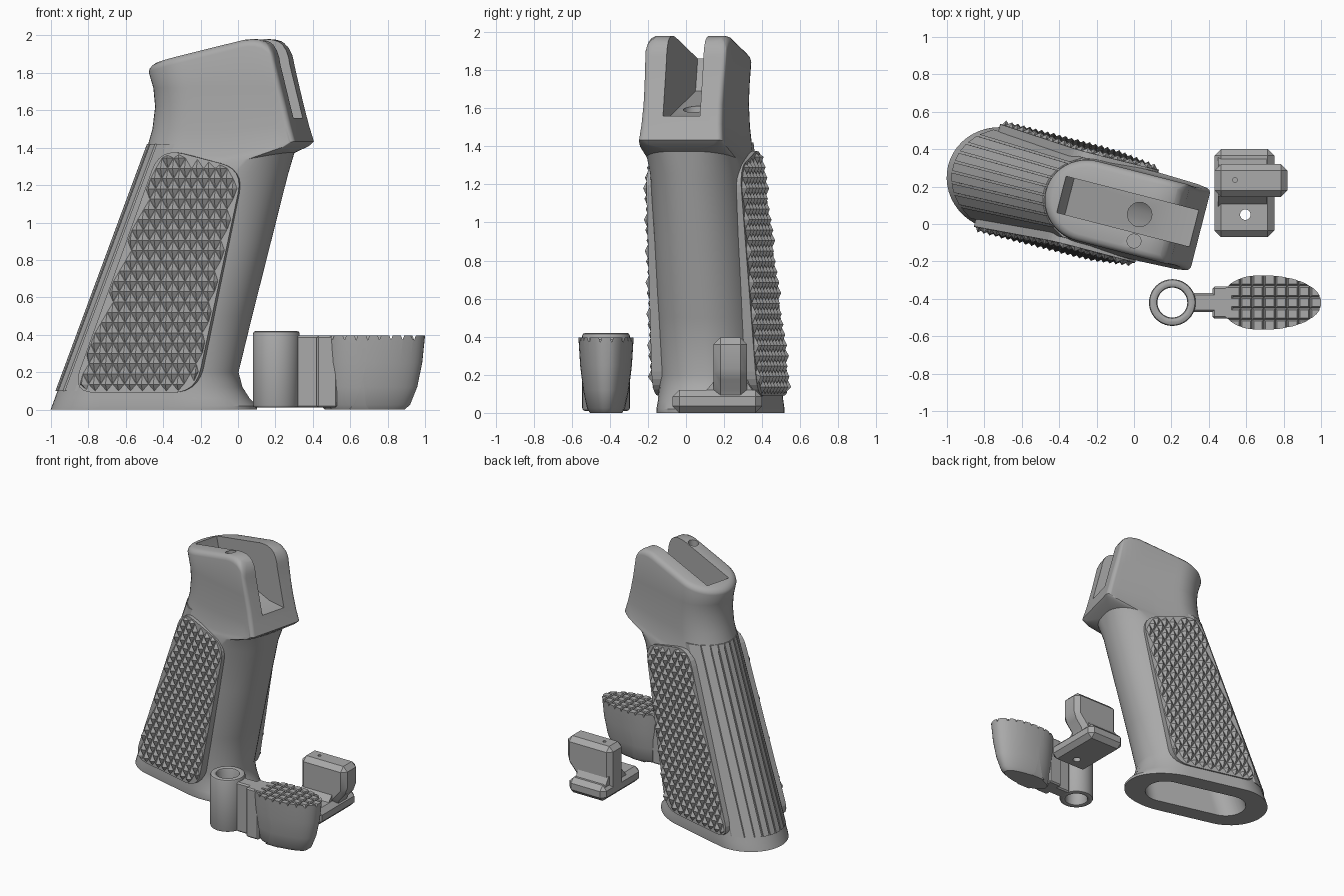
import bpy, bmesh, math
from mathutils import Matrix, Vector

cube = bpy.data.objects.get("Cube")
if cube:
    bpy.data.objects.remove(cube, do_unlink=True)

grey = bpy.data.materials.new("mid_grey")
grey.use_nodes = True
COLOUR = (0.4, 0.4, 0.4, 1)
grey.diffuse_color = COLOUR
for node in grey.node_tree.nodes:
    if node.type == 'BSDF_PRINCIPLED':
        node.inputs["Base Color"].default_value = COLOUR


def make(name, bm):
    bmesh.ops.recalc_face_normals(bm, faces=bm.faces)
    me = bpy.data.meshes.new(name)
    bm.to_mesh(me)
    bm.free()
    me.materials.append(grey)
    ob = bpy.data.objects.new(name, me)
    bpy.context.scene.collection.objects.link(ob)
    return ob


def bake(ob):
    bpy.context.view_layer.update()
    dg = bpy.context.evaluated_depsgraph_get()
    me = bpy.data.meshes.new_from_object(ob.evaluated_get(dg))
    ob.modifiers.clear()
    ob.data = me


def cut(ob, tool):
    m = ob.modifiers.new("cut", 'BOOLEAN')
    m.operation, m.solver, m.object = 'DIFFERENCE', 'EXACT', tool
    bake(ob)
    bpy.data.objects.remove(tool, do_unlink=True)


def bevel(ob, width, segments=1):
    m = ob.modifiers.new("bevel", 'BEVEL')
    m.width, m.segments = width, segments
    m.limit_method, m.angle_limit = 'ANGLE', math.radians(40)
    bake(ob)


def finish(ob, matrix=None, smooth=True):
    if matrix:
        ob.data.transform(matrix)
    if smooth:
        ob.data.shade_smooth()
        ob.data.set_sharp_from_angle(angle=math.radians(33))


def box(name, lo, hi):
    bm = bmesh.new()
    lo, hi = Vector(lo), Vector(hi)
    mat = Matrix.Translation((lo + hi) / 2) @ Matrix.Diagonal((*(hi - lo), 1))
    bmesh.ops.create_cube(bm, size=1, matrix=mat)
    return make(name, bm)


def cylinder(name, x, y, r, z0, z1):
    bm = bmesh.new()
    bmesh.ops.create_cone(bm, cap_ends=True, segments=40, radius1=r, radius2=r, depth=z1 - z0,
                          matrix=Matrix.Translation((x, y, (z0 + z1) / 2)))
    return make(name, bm)


def prism(name, pts, place):
    """Extrude an outline; place(p, side) gives each 3D point."""
    bm = bmesh.new()
    a, b = [[bm.verts.new(place(p, s)) for p in pts] for s in (0, 1)]
    bm.faces.new(a)
    bm.faces.new(b[::-1])
    for i in range(len(pts)):
        j = (i + 1) % len(pts)
        bm.faces.new((a[i], a[j], b[j], b[i]))
    return make(name, bm)


def outline(back, front, w, rb, rf, rv, n=12):
    """Symmetric section: elliptic back end, straight sides, rounded front."""
    arc = [i / n * math.pi / 2 for i in range(n + 1)]
    half = [(back + rb * (1 - math.cos(a)), w * math.sin(a)) for a in arc]
    s, e = back + rb, front - rf
    half += [(s + (e - s) * i / n, w) for i in range(1, n)]
    half += [(e + rf * math.sin(a), w - rv + rv * math.cos(a)) for a in arc]
    return half + [(x, -y) for x, y in half[:0:-1]]


def loft(name, stations):
    """Each station is a height function followed by outline parameters."""
    bm = bmesh.new()
    rings = []
    for height, *shape in stations:
        rings.append([bm.verts.new((x, y, height(x))) for x, y in outline(*shape)])
    n = len(rings[0])
    for a, b in zip(rings, rings[1:]):
        for i in range(n):
            j = (i + 1) % n
            bm.faces.new((a[i], a[j], b[j], b[i]))
    for r in (rings[0], rings[-1]):
        bm.faces.new((r[0], r[1], r[-1]))
        for i in range(1, n // 2):
            bm.faces.new((r[i], r[i + 1], r[n - i - 1], r[n - i]))
    return make(name, bm)


def level(z, tilt=0):
    return lambda x: z + tilt * max(x, 0)


def crown(drop):
    def height(x):
        t = min(max((x - 0.17) / 0.12, 0), 1)
        return 1.98 - 0.24 * max(0.12 - x, 0) - 0.13 * (1 - math.sqrt(1 - t * t)) - drop
    return height


TURN = Matrix.Translation((-0.025, 0.065, 0)) @ Matrix.Rotation(math.radians(-14.4), 4, 'Z')


def back_line(z):
    return -1 + 0.381 * z


# Grip body: flared foot, raked handle, squared head
stations = [(level(z), back_line(z), f, w, 0.29, rf, w * 0.94) for z, f, w, rf in (
    (0, 0.12, 0.275, 0.38), (0.02, 0.12, 0.277, 0.38), (0.06, 0.08, 0.275, 0.35),
    (0.12, 0.04, 0.273, 0.32), (0.2, 0.018, 0.27, 0.3), (0.5, 0.094, 0.263, 0.3),
    (0.9, 0.199, 0.252, 0.29), (1.25, 0.29, 0.245, 0.27))]
stations += [
    (level(1.31, 0.2), -0.5, 0.32, 0.242, 0.28, 0.2, 0.2),
    (level(1.335, 0.2), -0.49, 0.37, 0.235, 0.26, 0.06, 0.06),
    (level(1.355, 0.2), -0.483, 0.393, 0.228, 0.25, 0.03, 0.03),
    (level(1.5, 0.05), -0.44, 0.368, 0.22, 0.24, 0.03, 0.03),
    (level(1.62), -0.425, 0.342, 0.216, 0.23, 0.03, 0.03),
    (level(1.72), -0.435, 0.317, 0.217, 0.23, 0.03, 0.03)]
stations += [(crown(d), -0.46 + i, 0.285 - i, 0.22 - i, 0.23 - i, 0.03, 0.03)
             for d, i in ((0.04, 0), (0.022, 0.005), (0.008, 0.018), (0, 0.038))]
grip = loft("grip_body", stations)

# Hollow underside, head slot, screw and detent holes
cut(grip, loft("hollow_cutter", [
    (level(-0.1), -0.87, -0.06, 0.15, 0.15, 0.15, 0.142),
    (level(1.25), -0.38, 0.17, 0.13, 0.13, 0.13, 0.122)]))
slot = [(0.6, 1.56), (0.2, 1.56), (-0.33, 1.69), (-0.375, 1.86), (-0.375, 2.2), (0.6, 2.2)]
cut(grip, prism("slot_cutter", slot, lambda p, s: (p[0], 0.2 * s - 0.1, p[1])))
cut(grip, cylinder("screw_cutter", 0.057, 0, 0.065, 1.1, 1.75))
cut(grip, cylinder("detent_cutter", 0.063, -0.145, 0.037, 1.6, 2.1))
finish(grip, TURN)

# Vertical ribs on the backstrap
bm = bmesh.new()
for k in range(-4, 5):
    ends = []
    for z, w in ((0.1, 0.272), (1.42, 0.243)):
        ring = []
        for off, depth in ((-0.4, 0), (0.4, 0), (0.4, 0.05), (-0.4, 0.05)):
            t = (k + off) * 0.205
            u = back_line(z) + 0.29 * (1 - math.sqrt(1 - min(t * t, 0.8)))
            ring.append(bm.verts.new((u - 0.012 + depth, t * w, z)))
        ends.append(ring)
    a, b = ends
    bm.faces.new(a)
    bm.faces.new(b[::-1])
    for i in range(4):
        j = (i + 1) % 4
        bm.faces.new((a[i], a[j], b[j], b[i]))
finish(make("backstrap_ribs", bm), TURN, smooth=False)

# Rounded side panels covered with diamond points
corners = [Vector(p) for p in ((-0.34, 1.4), (-0.82, 0.09), (-0.135, 0.09), (0.12, 1.285))]
shape = []
for i, p in enumerate(corners):
    a = p + (corners[i - 1] - p).normalized() * 0.13
    b = p + (corners[(i + 1) % 4] - p).normalized() * 0.13
    shape += [a.lerp(p, t / 6).lerp(p.lerp(b, t / 6), t / 6) for t in range(7)]
edges = []
for p, q in zip(shape, shape[1:] + shape[:1]):
    d = (q - p).normalized()
    edges.append((p, Vector((-d.y, d.x))))


def clamp(q):
    for p, n in edges:
        gap = 0.008 - (q - p).dot(n)
        if gap > 0:
            q = q + n * gap
    return q


def panel_v(z):
    return 0.287 - 0.025 * z


HW, HH = 0.033, 0.055
for name, side in (("left_panel", 1), ("right_panel", -1)):
    plate = prism(name, shape, lambda p, s: (p.x, side * (panel_v(p.y) - 0.07 * s), p.y))
    finish(plate, TURN, smooth=False)
    bm = bmesh.new()
    for row in range(28):
        for col in range(-14, 6):
            c = Vector(((2 * col + row % 2) * HW, 0.08 + row * HH))
            if min((c - p).dot(n) for p, n in edges) < 0.015:
                continue
            rim = [clamp(c + Vector(o)) for o in ((HW, 0), (0, HH), (-HW, 0), (0, -HH))]
            base = [bm.verts.new((q.x, side * (panel_v(q.y) - 0.001), q.y)) for q in rim]
            tip = bm.verts.new((c.x, side * (panel_v(c.y) + 0.025), c.y))
            bm.faces.new(base)
            for i in range(4):
                bm.faces.new((base[i], base[(i + 1) % 4], tip))
    finish(make(name + "_points", bm), TURN, smooth=False)

# Lever: pivot tube, arm, neck block and grooved thumb pad
LY = -0.42
tube = cylinder("lever_tube", 0.205, LY, 0.125, 0.01, 0.42)
cut(tube, cylinder("tube_cutter", 0.205, LY, 0.08, -0.1, 0.6))
bevel(tube, 0.015, 2)
finish(tube)
for name, x0, x1, half in (("lever_arm", 0.31, 0.44, 0.05), ("lever_block", 0.42, 0.53, 0.085)):
    part = box(name, (x0, LY - half, 0.01), (x1, LY + half, 0.395))
    bevel(part, 0.01)
    finish(part)
pad = loft("thumb_pad", [(level(z), b, f, w, 0.2, 0.3, w * 0.95) for z, b, f, w in (
    (0, 0.5, 0.89, 0.085), (0.025, 0.485, 0.92, 0.1), (0.12, 0.475, 0.958, 0.12),
    (0.25, 0.465, 0.985, 0.136), (0.395, 0.46, 1.0, 0.145))])
vee = [(-0.018, 0.42), (0, 0.372), (0.018, 0.42)]
for k in range(7):
    x = 0.57 + 0.062 * k
    cut(pad, prism("groove_cutter", vee, lambda p, s: (x + p[0], 0.6 * s - 0.3, p[1])))
for y in (-0.09, -0.03, 0.03, 0.09):
    cut(pad, prism("groove_cutter", vee, lambda p, s: (0.5 + 0.6 * s, y + p[0], p[1])))
finish(pad, Matrix.Translation((0, LY, 0)))

# Catch: chamfered foot plate with an overhanging upright
foot = box("catch_foot", (0.43, -0.07, 0), (0.75, 0.4, 0.12))
bevel(foot, 0.035)
cut(foot, cylinder("foot_cutter", 0.595, 0.05, 0.028, -0.1, 0.3))
finish(foot)
side = [(0.43, 0.03), (0.72, 0.03), (0.75, 0.12), (0.82, 0.2), (0.82, 0.395), (0.43, 0.395)]
upright = prism("catch_upright", side, lambda p, s: (p[0], 0.145 + 0.175 * s, p[1]))
bevel(upright, 0.035)
cut(upright, cylinder("pin_cutter", 0.54, 0.235, 0.012, 0.25, 0.6))
finish(upright)
fillet = [(0.09, 0.1), (0.36, 0.1), (0.315, 0.17), (0.15, 0.17)]
finish(prism("catch_fillet", fillet, lambda p, s: (0.45 + 0.26 * s, p[0], p[1])))
